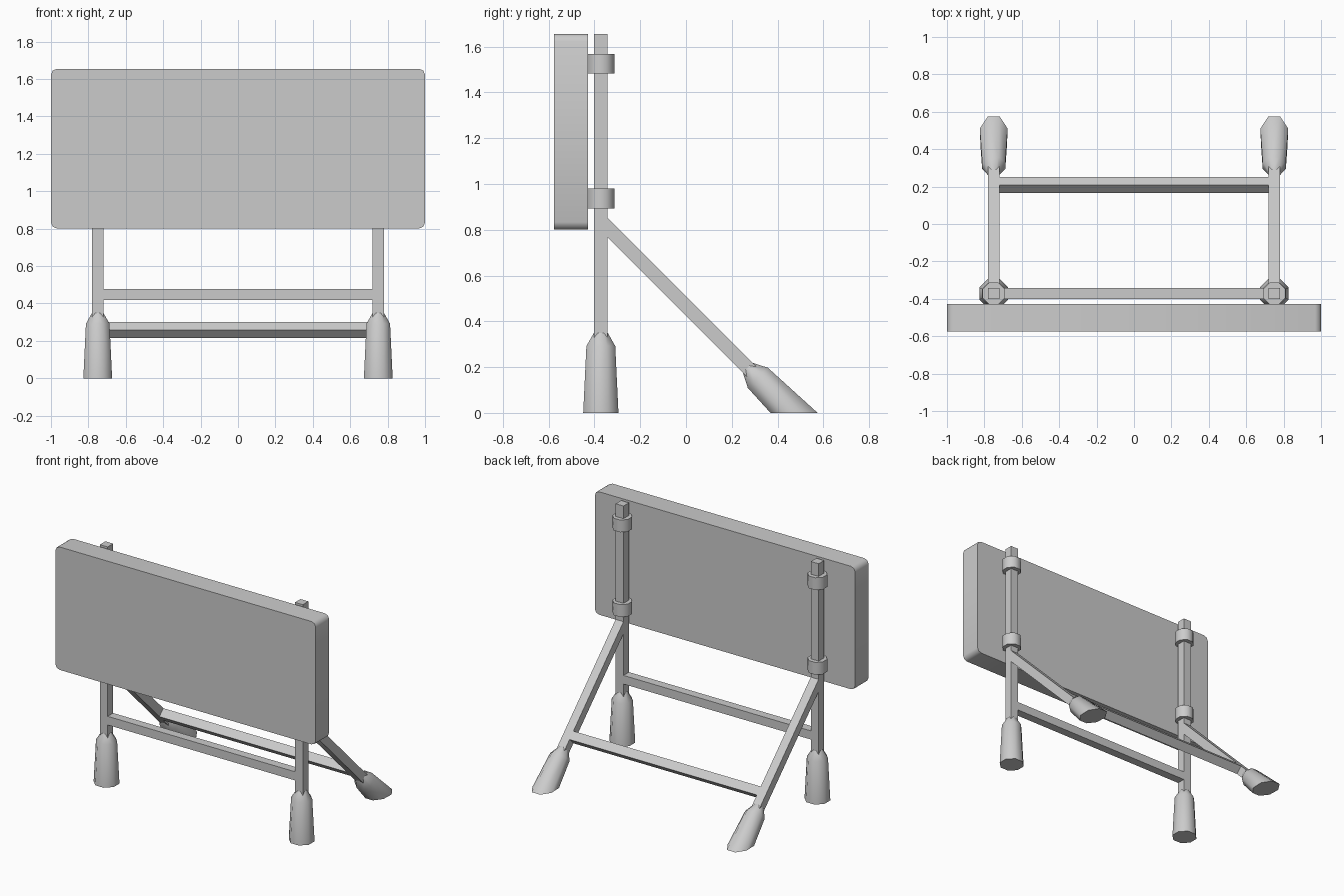
import bpy, bmesh, math
from mathutils import Matrix, Vector

if "Cube" in bpy.data.objects:
    bpy.data.objects.remove(bpy.data.objects["Cube"])


def finish(name, bm, mirror=False):
    bmesh.ops.recalc_face_normals(bm, faces=bm.faces)
    me = bpy.data.meshes.new(name)
    bm.to_mesh(me)
    bm.free()
    ob = bpy.data.objects.new(name, me)
    bpy.context.collection.objects.link(ob)
    if mirror:
        ob.modifiers.new("Mirror", 'MIRROR').use_axis = (True, False, False)
    bpy.context.view_layer.objects.active = ob
    bpy.ops.object.select_all(action='DESELECT')
    ob.select_set(True)
    bpy.ops.object.shade_smooth_by_angle(angle=math.radians(46))
    return ob


def prism(name, sides, rings, matrix, mirror=False, cut=None):
    """Stack of (height, half width across flats) rings, optionally trimmed by a plane."""
    bm = bmesh.new()
    loops = []
    for h, a in rings:
        r = a / math.cos(math.pi / sides)
        loops.append([bm.verts.new((r * math.cos((i + 0.5) * math.tau / sides),
                                    r * math.sin((i + 0.5) * math.tau / sides), h))
                      for i in range(sides)])
    for lo, hi in zip(loops, loops[1:]):
        for i in range(sides):
            j = (i + 1) % sides
            bm.faces.new((lo[i], lo[j], hi[j], hi[i]))
    bm.faces.new(loops[0])
    bm.faces.new(loops[-1])
    bm.transform(matrix)
    if cut:
        co, no = cut
        res = bmesh.ops.bisect_plane(bm, geom=bm.verts[:] + bm.edges[:] + bm.faces[:],
                                     plane_co=co, plane_no=no, clear_outer=True)
        edges = [e for e in res['geom_cut'] if isinstance(e, bmesh.types.BMEdge)]
        bmesh.ops.edgeloop_fill(bm, edges=edges)
    return finish(name, bm, mirror)


X, Y, T = 0.75, -0.372, 0.03      # post position and half thickness
post = Matrix.Translation((X, Y, 0))

# Sign board with rounded corners
bm = bmesh.new()
bmesh.ops.create_cube(bm, size=1, matrix=Matrix.Translation((0, -0.502, 1.228))
                      @ Matrix.Diagonal((2, 0.148, 0.854, 1)))
corners = [e for e in bm.edges
           if abs(e.verts[0].co.y - e.verts[1].co.y) > 0.1]
bmesh.ops.bevel(bm, geom=corners, offset=0.032, segments=2, profile=0.5, affect='EDGES')
finish("sign_board", bm)

# Upright posts, clamps and front feet
prism("front_post", 4, [(0.3, T), (1.655, T)], post, True)
for label, z0, z1 in (("lower", 0.893, 0.979), ("upper", 1.482, 1.567)):
    prism(label + "_clamp", 8, [(z0, 0.059), (z1, 0.059)], post, True)
prism("front_foot", 8, [(0, 0.077), (0.292, 0.063), (0.35, T)], post, True)

# Slanted rear legs at 45 degrees, trimmed at the post and at the ground
slant = Matrix.Translation((X, 0.467, 0)) @ Matrix.Rotation(math.radians(45), 4, 'X')
prism("rear_leg", 4, [(0.25, T), (1.25, T)], slant, True,
      (Vector((0, Y + T, 0)), Vector((0, -1, 0))))
prism("rear_foot", 8, [(-0.12, 0.0785), (0.217, 0.062), (0.279, T)], slant, True,
      (Vector((0, 0, 0)), Vector((0, 0, -1))))

# Cross bars: the rear one is turned to follow the slanted legs
along_x = Matrix.Rotation(math.radians(90), 4, 'Y')
for label, y, z, turn in (("front", Y, 0.448, 0), ("rear", 0.208, 0.259, 45)):
    m = (Matrix.Translation((0, y, z))
         @ Matrix.Rotation(math.radians(turn), 4, 'X') @ along_x)
    prism(label + "_cross_bar", 4, [(-X + T, T), (X - T, T)], m)
